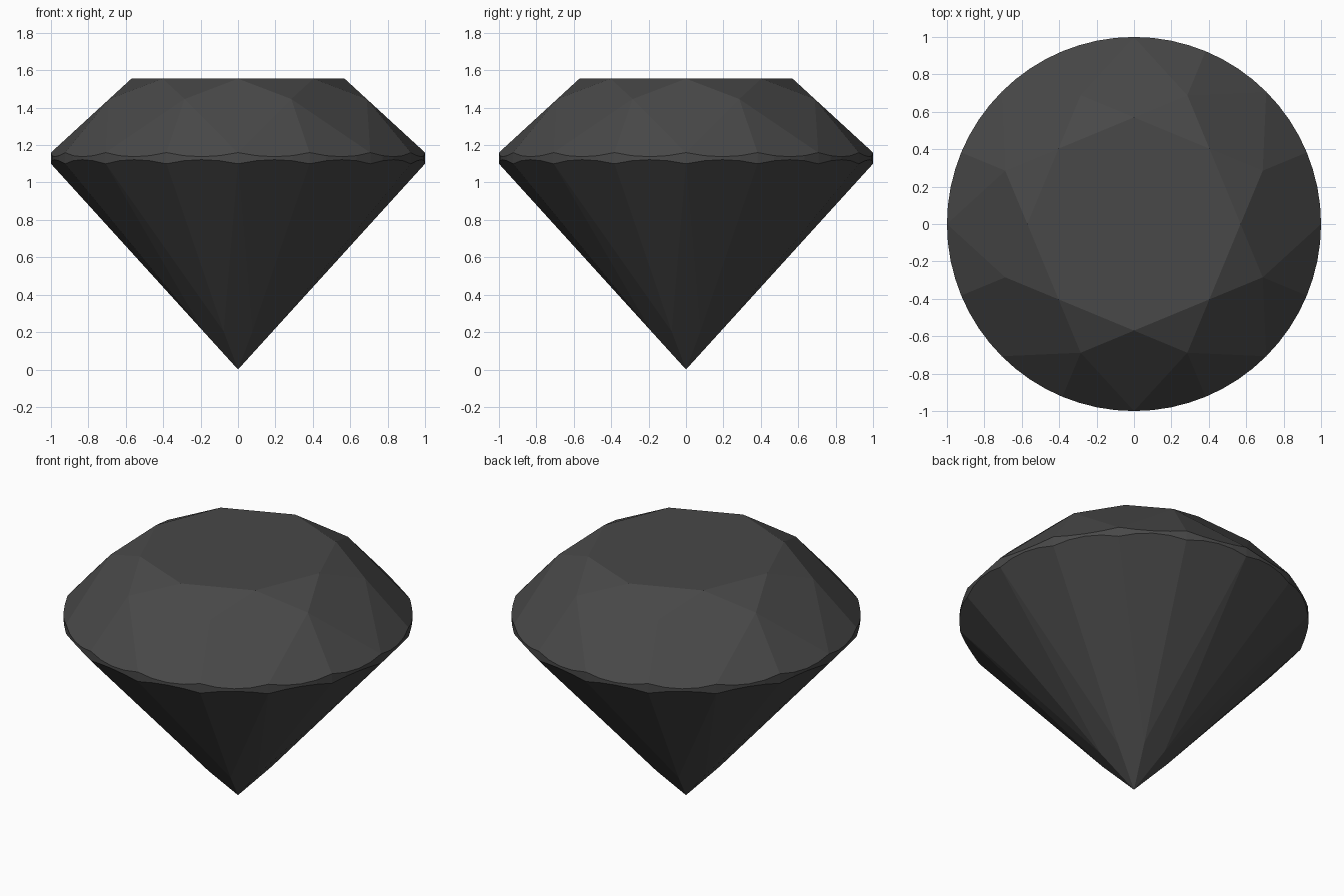
import bpy, bmesh
from math import radians, cos, sin
from mathutils import Vector

if "Cube" in bpy.data.objects:
    bpy.data.objects.remove(bpy.data.objects["Cube"])

TABLE_R, TOP = 0.57, 1.555
GIRDLE_HIGH, GIRDLE_LOW = 1.16, 1.10
STEP = 22.5


def polar(r, deg, z):
    return Vector((r * cos(radians(deg)), r * sin(radians(deg)), z))


# Rough stone: a tall round cylinder standing on the ground
bm = bmesh.new()
bmesh.ops.create_cone(bm, cap_ends=True, segments=64, radius1=1, radius2=1, depth=TOP)
bmesh.ops.translate(bm, vec=(0, 0, TOP / 2), verts=bm.verts)


def cut(a, b, c):
    """Grind one flat facet through three points."""
    n = (b - a).cross(c - a).normalized()
    if n.dot(Vector((0, 0, 1.1)) - a) > 0:
        n = -n
    geom = bm.verts[:] + bm.edges[:] + bm.faces[:]
    bmesh.ops.bisect_plane(bm, geom=geom, dist=1e-5, plane_co=a, plane_no=n, clear_outer=True)
    rim = [e for e in bm.edges if e.is_boundary]
    if rim:
        bmesh.ops.holes_fill(bm, edges=rim, sides=0)


# Corner where kite, star and upper girdle facets meet, on the kite plane
star_r = 0.745
slope = (TOP - GIRDLE_HIGH) / (1 - TABLE_R)
star_z = TOP - slope * (star_r * cos(radians(STEP)) - TABLE_R)
# Corner near the point where lower girdle facets end
low_r = 0.2
low_z = GIRDLE_LOW * low_r * cos(radians(STEP))

for i in range(8):
    a = i * 45
    # Crown kite
    cut(polar(1, a, GIRDLE_HIGH), polar(star_r, a + STEP, star_z), polar(star_r, a - STEP, star_z))
    # Pavilion main
    cut(polar(1, a, GIRDLE_LOW), polar(low_r, a + STEP, low_z), polar(low_r, a - STEP, low_z))
for i in range(8):
    a = i * 45
    # Star facet
    cut(polar(TABLE_R, a, TOP), polar(TABLE_R, a + 45, TOP), polar(star_r, a + STEP, star_z))
    # Upper and lower girdle facets on both sides
    for end in (a, a + 45):
        cut(polar(1, end, GIRDLE_HIGH), polar(1, a + STEP, GIRDLE_HIGH), polar(star_r, a + STEP, star_z))
        cut(polar(1, end, GIRDLE_LOW), polar(1, a + STEP, GIRDLE_LOW), polar(low_r, a + STEP, low_z))

bmesh.ops.remove_doubles(bm, verts=bm.verts, dist=1e-4)
bmesh.ops.recalc_face_normals(bm, faces=bm.faces)
mesh = bpy.data.meshes.new("cut_gemstone")
bm.to_mesh(mesh)
bm.free()

# Dark stone colour
dark = bpy.data.materials.new("dark_stone")
dark.diffuse_color = (0.065, 0.065, 0.065, 1)
dark.use_nodes = True
dark.node_tree.nodes["Principled BSDF"].inputs["Base Color"].default_value = dark.diffuse_color
mesh.materials.append(dark)
bpy.context.collection.objects.link(bpy.data.objects.new("cut_gemstone", mesh))
